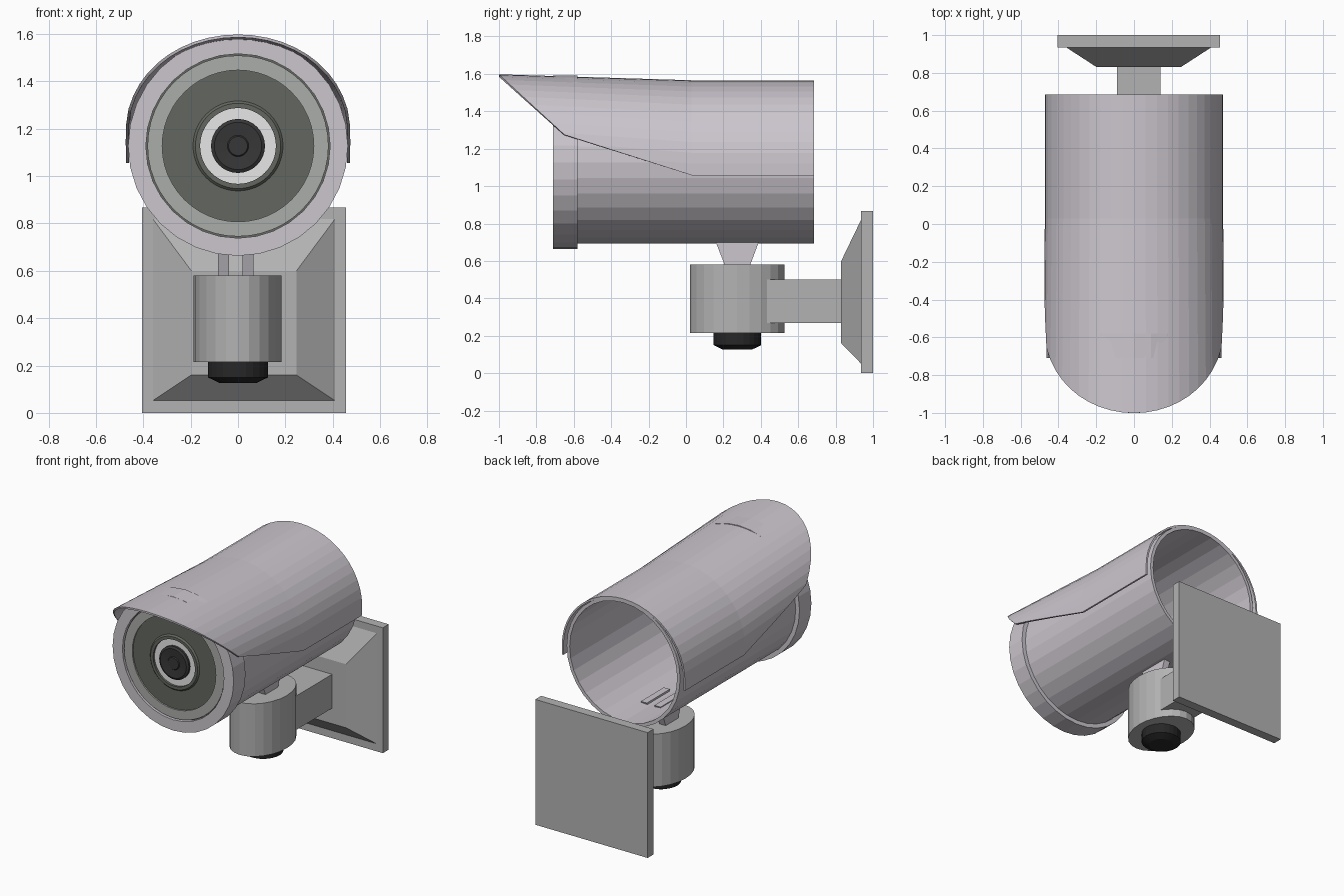
import bpy, bmesh, math
from mathutils import Matrix, Vector

if "Cube" in bpy.data.objects:
    bpy.data.objects.remove(bpy.data.objects["Cube"])


def material(name, rgb):
    m = bpy.data.materials.new(name)
    m.diffuse_color = (*rgb, 1)
    m.use_nodes = True
    m.node_tree.nodes["Principled BSDF"].inputs["Base Color"].default_value = m.diffuse_color
    return m


LILAC = material("pale lilac grey", (0.60, 0.565, 0.615))
GREY = material("bracket grey", (0.45, 0.45, 0.45))
BEZEL = material("bezel grey", (0.41, 0.42, 0.40))
DARK = material("dark olive grey", (0.125, 0.135, 0.115))
WHITE = material("white", (0.95, 0.95, 0.95))
LENS = material("lens charcoal", (0.038, 0.038, 0.038))
BLACK = material("knob black", (0.02, 0.02, 0.02))

CZ = 1.127  # height of the camera axis


def finish(bm, name, mats, recalc=True):
    if recalc:
        bmesh.ops.recalc_face_normals(bm, faces=bm.faces)
    me = bpy.data.meshes.new(name)
    bm.to_mesh(me)
    bm.free()
    ob = bpy.data.objects.new(name, me)
    bpy.context.collection.objects.link(ob)
    for m in mats:
        me.materials.append(m)
    return ob


def lathe(name, profile, sides, matrix, mats, slots=None, closed=False):
    """Spin (radius, height) points about z, then place with matrix."""
    bm = bmesh.new()
    rings = []
    for r, h in profile:
        rings.append([bm.verts.new((r * math.cos(2 * math.pi * i / sides),
                                    r * math.sin(2 * math.pi * i / sides), h))
                      for i in range(sides)])
    count = len(rings) if closed else len(rings) - 1
    for k in range(count):
        a, b = rings[k], rings[(k + 1) % len(rings)]
        for i in range(sides):
            j = (i + 1) % sides
            f = bm.faces.new((a[i], a[j], b[j], b[i]))
            f.material_index = slots[k] if slots else 0
    bmesh.ops.remove_doubles(bm, verts=bm.verts, dist=1e-5)
    bm.transform(matrix)
    return finish(bm, name, mats)


def hull(name, sections, mat):
    """Convex solid joining two rectangles given as corner lists."""
    bm = bmesh.new()
    for p in sections:
        bm.verts.new(p)
    bmesh.ops.convex_hull(bm, input=bm.verts)
    bmesh.ops.dissolve_limit(bm, angle_limit=0.01, verts=bm.verts, edges=bm.edges)
    return finish(bm, name, [mat])


def rect_y(x0, x1, z0, z1, y):
    return [(x, y, z) for x in (x0, x1) for z in (z0, z1)]


# lathe height becomes +y for parts on the camera axis
ALONG_Y = Matrix.Translation((0, 0, CZ)) @ Matrix.Rotation(-math.pi / 2, 4, 'X')

# camera body: open tube and thicker front collar
lathe("body_tube", [(0.435, -0.60), (0.435, 0.685), (0.412, 0.685), (0.412, -0.60)],
      32, ALONG_Y, [LILAC], closed=True)
lathe("front_collar", [(0.40, -0.58), (0.464, -0.58), (0.464, -0.71), (0.389, -0.71),
                       (0.389, -0.68)], 32, ALONG_Y, [LILAC], closed=True)

# front face: groove, bezel, dark window and white ring
lathe("front_face",
      [(0.40, -0.685), (0.382, -0.685), (0.382, -0.70), (0.32, -0.70), (0.32, -0.69),
       (0.19, -0.69), (0.18, -0.70), (0.16, -0.70), (0.16, -0.685), (0.10, -0.685),
       (0.0, -0.685)],
      48, ALONG_Y, [BEZEL, DARK, WHITE], [1, 0, 0, 0, 1, 1, 1, 1, 2, 2])
lathe("lens", [(0.114, -0.68), (0.114, -0.70), (0.10, -0.708), (0.045, -0.703),
               (0.04, -0.709), (0.0, -0.709)], 32, ALONG_Y, [LENS])

# sun visor: lofted arch trimmed by two sloping planes
bm = bmesh.new()
ARC = 24
rows = []
for y, a, c, top in ((0.685, 0.472, 1.12, 1.566), (0.03, 0.472, 1.12, 1.566),
                     (-1.01, 0.481, 1.21, 1.598)):
    pts = [(a, 1.055)]
    pts += [(a * math.cos(math.pi * i / ARC), c + (top - c) * math.sin(math.pi * i / ARC))
            for i in range(ARC + 1)]
    pts.append((-a, 1.055))
    rows.append([bm.verts.new((x, y, z)) for x, z in pts])
for a, b in zip(rows, rows[1:]):
    for i in range(len(a) - 1):
        bm.faces.new((a[i], a[i + 1], b[i + 1], b[i]))
for (y0, z0), (y1, z1) in (((0.04, 1.055), (-0.65, 1.275)), ((-0.65, 1.275), (-1.0, 1.597))):
    normal = Vector((0, z1 - z0, y0 - y1))
    bmesh.ops.bisect_plane(bm, geom=bm.verts[:] + bm.edges[:] + bm.faces[:],
                           plane_co=(0, y0, z0), plane_no=normal, clear_inner=True)
bm.normal_update()
if max(bm.faces, key=lambda f: abs(f.normal.z)).normal.z < 0:
    bmesh.ops.reverse_faces(bm, faces=bm.faces)
visor = finish(bm, "sun_visor", [LILAC], recalc=False)
shell = visor.modifiers.new("thickness", 'SOLIDIFY')
shell.thickness = 0.012
shell.offset = -1

# twin neck prongs under the tube
for side, x0, x1 in (("left", -0.085, -0.038), ("right", 0.02, 0.066)):
    hull("neck_prong_" + side,
         [(x, y, z) for x in (x0, x1)
          for y, z in ((0.21, 0.57), (0.34, 0.57), (0.148, 0.73), (0.40, 0.73))], LILAC)

# swivel drum (oval) with dark adjusting knob below
drum = Matrix.Translation((-0.002, 0.274, 0)) @ Matrix.Diagonal((0.186, 0.253, 1, 1))
lathe("swivel_drum", [(0, 0.215), (1, 0.215), (1, 0.58), (0, 0.58)], 24, drum, [GREY])
lathe("adjusting_knob", [(0, 0.127), (0.08, 0.127), (0.127, 0.15), (0.127, 0.22), (0, 0.22)],
      24, Matrix.Translation((0, 0.275, 0)), [BLACK])

# wall bracket: arm, tapered boss and plate
hull("bracket_arm", rect_y(-0.09, 0.14, 0.267, 0.502, 0.40)
     + rect_y(-0.09, 0.14, 0.267, 0.502, 0.84), GREY)
hull("bracket_boss", rect_y(-0.197, 0.247, 0.16, 0.60, 0.83)
     + rect_y(-0.362, 0.412, 0.05, 0.822, 0.937), GREY)
hull("wall_plate", rect_y(-0.406, 0.455, 0.0, 0.868, 0.935)
     + rect_y(-0.406, 0.455, 0.0, 0.868, 1.0), GREY)
